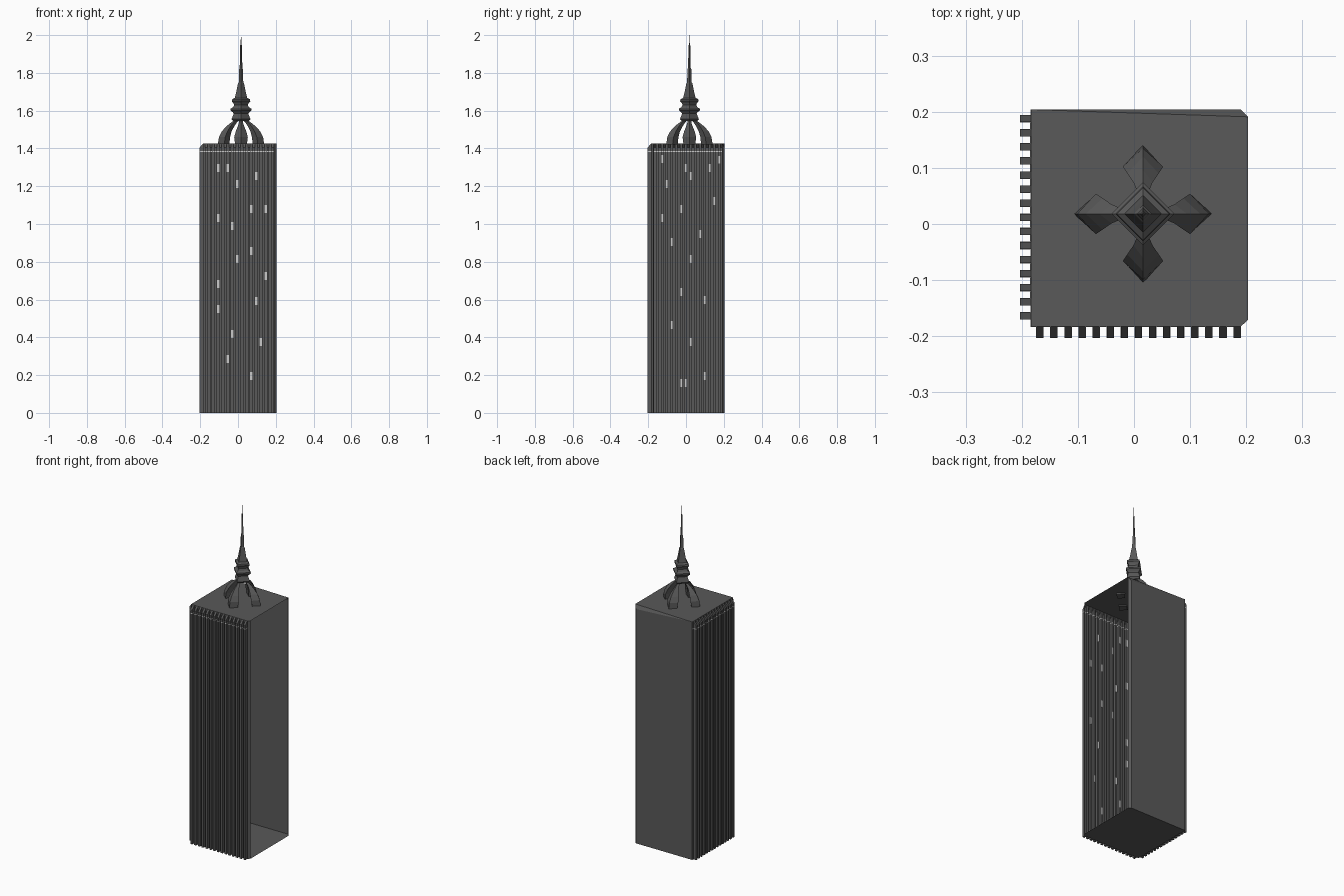
import bpy, bmesh, math
from mathutils import Vector

if "Cube" in bpy.data.objects:
    bpy.data.objects.remove(bpy.data.objects["Cube"])

def material(name, c):
    m = bpy.data.materials.new(name)
    m.diffuse_color = (c, c, c, 1)
    m.use_nodes = True
    m.node_tree.nodes["Principled BSDF"].inputs["Base Color"].default_value = m.diffuse_color
    return m

DARK = material("dark_stone", 0.1)
LIGHT = material("lit_glass", 0.6)

def make(name, bm, mat):
    bmesh.ops.recalc_face_normals(bm, faces=bm.faces[:])
    me = bpy.data.meshes.new(name)
    bm.to_mesh(me)
    bm.free()
    me.materials.append(mat)
    ob = bpy.data.objects.new(name, me)
    bpy.context.collection.objects.link(ob)
    return ob

def add_box(bm, lo, hi):
    v = bmesh.ops.create_cube(bm, size=1)['verts']
    for p in v:
        p.co = Vector([lo[i] if p.co[i] < 0 else hi[i] for i in range(3)])

# main dimensions
WX, WY = -0.184, -0.183        # finned wall planes
OX, OY = -0.203, -0.203        # outer fin planes
RX, BY = 0.203, 0.204          # open right side, back wall
EAVE, ROOF = 1.405, 1.427
PITCH, FIN, N = 0.0251, 0.0125, 15
FX, FY = -0.174, -0.170        # first fin edge on front / left wall

# footprint: folded wall down the left side, then along the front
path = [(WX, BY, 0)]
for k in reversed(range(N)):
    a = FY + k * PITCH
    path += [(WX, a + FIN, 0), (OX, a + FIN, 1), (OX, a, 1), (WX, a, 0)]
path.append((WX, WY, 0))
for k in range(N):
    a = FX + k * PITCH
    path += [(a, WY, 0), (a, OY, 1), (a + FIN, OY, 1), (a + FIN, WY, 0)]
path.append((RX, WY + 0.012, 0))

# tower shell: fluted walls, fin caps, floor, roof, back wall, open right side
bm = bmesh.new()
low = [bm.verts.new((x, y, 0)) for x, y, o in path]
top = [bm.verts.new((x, y, EAVE if o else ROOF)) for x, y, o in path]
for i in range(len(path) - 1):
    bm.faces.new((low[i], low[i + 1], top[i + 1], top[i]))
    if path[i][2] and path[i + 1][2]:
        bm.faces.new((top[i - 1], top[i], top[i + 1], top[i + 2]))
bl = [bm.verts.new(p) for p in ((RX, 0.191, 0), (0.19, BY, 0))]
bt = [bm.verts.new(p) for p in ((RX, 0.191, ROOF), (0.19, BY, EAVE))]
bm.faces.new((bl[0], bl[1], bt[1], bt[0]))
bm.faces.new((bl[1], low[0], top[0], bt[1]))
bm.faces.new((bt[0], bt[1], top[0]))
bm.faces.new(low + bl)
bm.faces.new([t for t, p in zip(top, path) if not p[2]] + [bt[0]])
make("tower_shell", bm, DARK)

# lit windows in the recesses: (recess number, height)
front = [(2, 1.296), (4, 1.296), (6, 1.212), (10, 1.254), (9, 1.079), (12, 1.079),
         (2, 1.032), (5, .989), (6, .815), (9, .857), (12, .725), (2, .683),
         (10, .593), (2, .55), (5, .418), (11, .376), (4, .286), (9, .196)]
left = [(1, 1.344), (13, 1.34), (6, 1.296), (11, 1.296), (2, 1.212), (7, 1.254),
        (12, 1.122), (5, 1.079), (1, 1.032), (9, .947), (3, .905), (7, .815),
        (5, .64), (10, .598), (3, .466), (7, .376), (5, .158), (6, .158), (10, .196)]
bm = bmesh.new()
H, T = 0.021, 0.001
for k, z in front:
    a = FX + FIN + k * PITCH
    add_box(bm, (a, WY - T, z - H), (a + PITCH - FIN, WY + T, z + H))
for k, z in left:
    a = FY + FIN + k * PITCH
    add_box(bm, (WX - T, a, z - H), (WX + T, a + PITCH - FIN, z + H))
make("windows", bm, LIGHT)

# thin light band under the eave, following the folded wall
bm = bmesh.new()
for (x0, y0, o0), (x1, y1, o1) in zip(path, path[1:-1]):
    e = 0.0005
    add_box(bm, (min(x0, x1) - e, min(y0, y1) - e, 1.382),
            (max(x0, x1) + e, max(y0, y1) + e, 1.387))
make("eave_band", bm, LIGHT)

# four curved, tapering ribs carrying the spire
C = Vector((0.016, 0.018, 0))
ribs = [(1.42, .123, .089, .031, .062), (1.46, .117, .084, .036, .058),
        (1.49, .102, .072, .028, .050), (1.517, .078, .056, .017, .036),
        (1.535, .055, .042, .011, .024), (1.55, .035, .026, .009, .012)]
bm = bmesh.new()
for q in range(4):
    c, s = math.cos(q * math.pi / 2), math.sin(q * math.pi / 2)
    rings = []
    for z, ro, rs, w, ri in ribs:
        pts = [(ro, 0), (rs, w), (ri, 0), (rs, -w)]
        rings.append([bm.verts.new((C.x + c * r - s * t, C.y + s * r + c * t, z)) for r, t in pts])
    for a, b in zip(rings, rings[1:]):
        for i in range(4):
            j = (i + 1) % 4
            bm.faces.new((a[i], a[j], b[j], b[i]))
    bm.faces.new(rings[0])
    bm.faces.new(rings[-1])
make("crown_ribs", bm, DARK)

# four-sided stepped spire and needle
prof = [(.040, 1.545), (.050, 1.555), (.047, 1.563), (.038, 1.585), (.044, 1.592),
        (.056, 1.602), (.056, 1.61), (.042, 1.618), (.036, 1.63), (.040, 1.64),
        (.049, 1.65), (.047, 1.66), (.033, 1.668), (.025, 1.70), (.016, 1.745),
        (.012, 1.75), (.010, 1.82), (.007, 1.825), (.005, 1.945), (.002, 1.95), (.001, 2.0)]
bm = bmesh.new()
rings = [[bm.verts.new((C.x + r * math.cos(i * math.pi / 2), C.y + r * math.sin(i * math.pi / 2), z))
          for i in range(4)] for r, z in prof]
for a, b in zip(rings, rings[1:]):
    for i in range(4):
        j = (i + 1) % 4
        bm.faces.new((a[i], a[j], b[j], b[i]))
bm.faces.new(rings[0])
bm.faces.new(rings[-1])
make("spire", bm, DARK)
